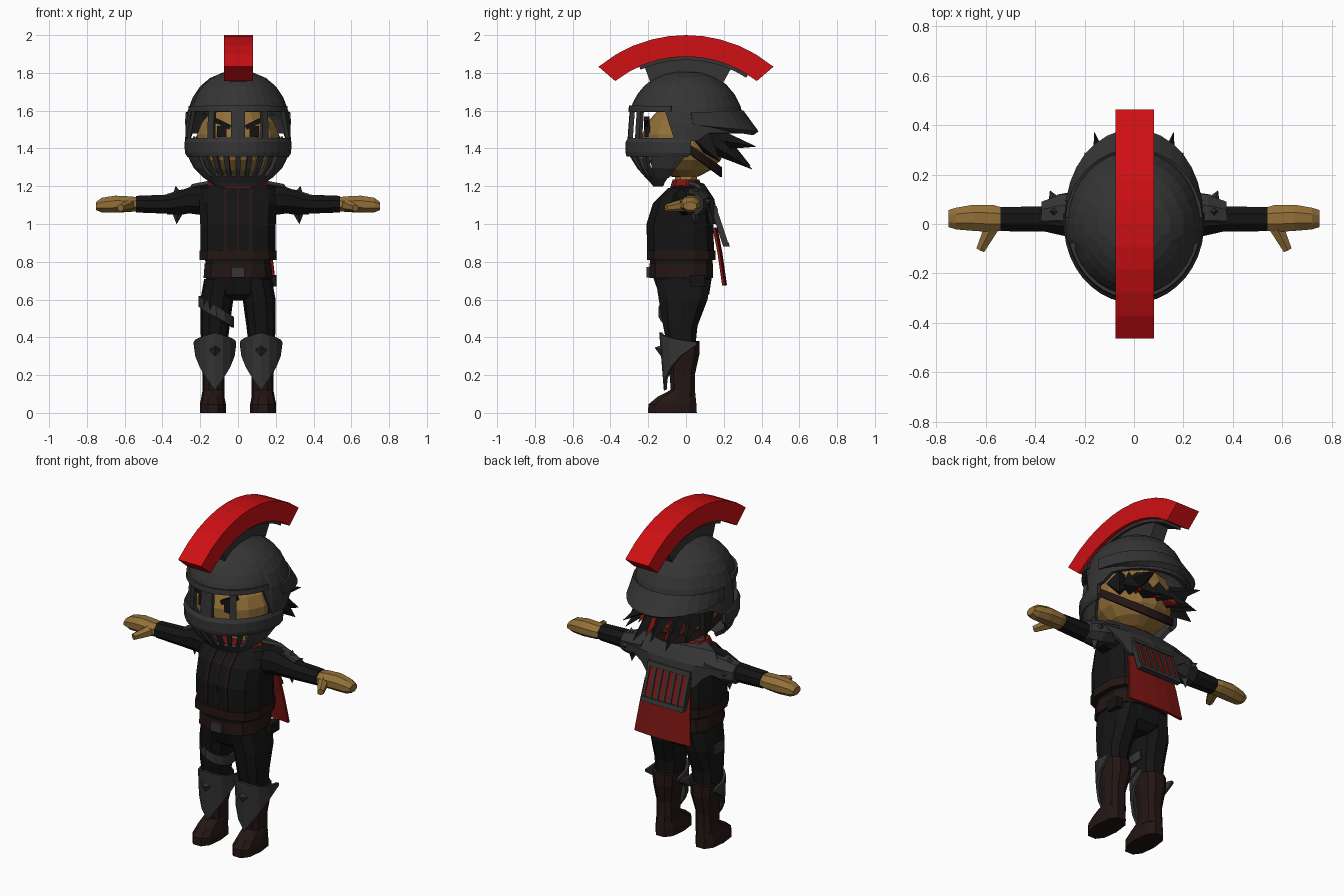
import bpy, bmesh, math
from mathutils import Vector, Matrix
from math import sin, cos, radians, pi

if "Cube" in bpy.data.objects:
    bpy.data.objects.remove(bpy.data.objects["Cube"])


def mat(name, r, g, b):
    m = bpy.data.materials.new(name)
    m.diffuse_color = (r, g, b, 1)
    m.use_nodes = True
    m.node_tree.nodes["Principled BSDF"].inputs["Base Color"].default_value = m.diffuse_color
    return m


STEEL = mat("steel", .035, .035, .035)
BLACK = mat("black cloth", .007, .007, .007)
BROWN = mat("brown leather", .017, .008, .007)
SKIN = mat("skin", .29, .16, .04)
RED = mat("red plume", .62, .005, .007)
CLOTH = mat("red cloth", .20, .008, .006)


def finish(name, bm, m, thick=0):
    bmesh.ops.remove_doubles(bm, verts=bm.verts, dist=.0005)
    bmesh.ops.recalc_face_normals(bm, faces=bm.faces)
    me = bpy.data.meshes.new(name)
    bm.to_mesh(me)
    bm.free()
    me.materials.append(m)
    ob = bpy.data.objects.new(name, me)
    bpy.context.collection.objects.link(ob)
    if thick:
        s = ob.modifiers.new("thickness", 'SOLIDIFY')
        s.thickness, s.offset = thick, 0
    return ob


def patch(name, f, us, rows, m, thick=.015, closed=False, caps=False):
    """Grid surface f(u, row)."""
    bm = bmesh.new()
    g = [[bm.verts.new(f(u, r)) for u in us] for r in rows]
    n = len(us)
    for a, b in zip(g, g[1:]):
        for i in range(n if closed else n - 1):
            j = (i + 1) % n
            bm.faces.new((a[i], a[j], b[j], b[i]))
    if caps:
        bm.faces.new(g[0])
        bm.faces.new(g[-1])
    return finish(name, bm, m, thick)


def sup(v, e):
    return math.copysign(abs(v) ** e, v)


def loft(name, rings, m, n=10, e=.8):
    """Rings (z, cx, cy, rx, ry) stacked upward."""
    us = [2 * pi * (i + .5) / n for i in range(n)]
    k = 1.05
    f = lambda a, r: (r[1] + k * r[3] * sup(sin(a), e), r[2] - k * r[4] * sup(cos(a), e), r[0])
    return patch(name, f, us, rings, m, 0, True, True)


def limb(name, s, rings, m, n=8):
    """Rings (x, y, z, ry, rz) running sideways."""
    us = [2 * pi * (i + .5) / n for i in range(n)]
    f = lambda a, r: (s * r[0], r[1] + r[3] * cos(a) * 1.06, r[2] + r[4] * sin(a) * 1.06)
    return patch(name, f, us, rings, m, 0, True, True)


def prism(name, poly, x0, x1, m):
    """Side outline (y, z) extruded along x."""
    bm = bmesh.new()
    a, b = ([bm.verts.new((x, y, z)) for y, z in poly] for x in (x0, x1))
    bm.faces.new(a)
    bm.faces.new(b)
    for i in range(len(poly)):
        j = (i + 1) % len(poly)
        bm.faces.new((a[i], a[j], b[j], b[i]))
    return finish(name, bm, m)


def spike(name, base, tip, r, m, n=4, r2=0.001):
    base, tip = Vector(base), Vector(tip)
    d = tip - base
    M = Matrix.Translation((base + tip) / 2) @ d.to_track_quat('Z', 'Y').to_matrix().to_4x4()
    bm = bmesh.new()
    bmesh.ops.create_cone(bm, cap_ends=True, segments=n, radius1=r, radius2=r2, depth=d.length, matrix=M)
    return finish(name, bm, m)


def box(name, c, size, m, rot=None):
    M = Matrix.Translation(c) @ (rot or Matrix()) @ Matrix.Diagonal((*size, 1))
    bm = bmesh.new()
    bmesh.ops.create_cube(bm, size=1, matrix=M)
    return finish(name, bm, m)


def span(a, b, n):
    return [radians(a + (b - a) * i / n) for i in range(n + 1)]


# plume: arc of a large circle, with a thin rail and neck beneath it
def arc(r, y0, y1, n=10):
    return [(y, 1.276 + math.sqrt(r * r - y * y)) for y in (y0 + (y1 - y0) * i / n for i in range(n + 1))]


prism("plume", arc(.724, -.463, .463) + arc(.61, .375, -.375), -.074, .08, RED)
prism("plume_rail", arc(.615, -.25, .33) + arc(.592, .32, -.24), -.06, .06, STEEL)
prism("plume_neck", arc(.6, -.22, .24) + [(.17, 1.70), (.2, 1.62), (-.19, 1.62), (-.17, 1.70)], -.045, .045, STEEL)

# helmet dome, cut high over the face and low at the cheeks
def dome(a, t):
    d = abs(math.degrees(a))
    ze = 1.6 if d < 73 else 1.44 if d < 103 else 1.48
    z = ze + (1.8 - ze) * sin(t * pi / 2)
    r = max(0, 1 - abs((z - 1.47) / .33) ** 2.3) ** (1 / 2.3)
    return (.27 * r * sin(a), -.302 * r * cos(a), z)


patch("helmet_dome", dome, span(-180, 180, 32), [i / 7 for i in range(8)], STEEL, .02)

# neck brim flaring out at the back
def brim(a, t):
    k = max(0, -cos(a))
    return ((.262 + .02 * t * k) * sin(a), -(.29 + .08 * t) * cos(a), 1.59 - t * (.06 + .05 * k))


patch("helmet_brim", brim, span(95, 265, 16), [0, .5, 1], STEEL, .035)

# face guard: shared profile rows (z, rx, ry, cy)
shell = lambda a, r: (r[1] * sin(a), r[3] - r[2] * cos(a), r[0])
WIN = [(1.61, .255, .285, 0), (1.52, .265, .292, 0), (1.43, .268, .298, 0)]
BAND = [(1.45, .262, .295, 0), (1.43, .272, .308, 0), (1.38, .27, .308, 0), (1.36, .258, .288, -.015)]
JAW = [(1.38, .265, .30, 0), (1.30, .225, .19, -.06), (1.25, .175, .11, -.095)]
CHIN = [(1.26, .185, .125, -.09), (1.23, .145, .075, -.11), (1.205, .11, .045, -.12)]
patch("visor_brow_band", shell, span(-75, 75, 16), [(1.625, .26, .292, 0), (1.595, .262, .296, 0)], STEEL, .02)
patch("visor_band", shell, span(-95, 95, 20), BAND, STEEL, .025)
patch("chin_band", shell, span(-90, 90, 12), CHIN, STEEL, .02)
patch("nose_bar", shell, span(-8, 8, 2), WIN, STEEL, .025)
for i in range(-3, 4):
    patch("jaw_bar", shell, span(i * 14 - 3.2, i * 14 + 3.2, 1), JAW, STEEL, .02)
for s in (-1, 1):
    patch("window_bar", shell, span(s * 32 - 4, s * 32 + 4, 1), WIN, STEEL, .02)
    patch("cheek_plate", shell, span(s * 52, s * 92, 4), JAW, STEEL, .02)

# head and face
bm = bmesh.new()
bmesh.ops.create_uvsphere(bm, u_segments=14, v_segments=9, radius=1)
bmesh.ops.transform(bm, verts=bm.verts, matrix=Matrix.Translation((0, -.01, 1.44)) @ Matrix.Diagonal((.225, .225, .2, 1)))
finish("head", bm, SKIN)
spike("nose", (0, -.20, 1.42), (0, -.26, 1.39), .035, SKIN)
patch("head_strap", lambda a, t: (.232 * sin(a), -.02 - .205 * cos(a), 1.45 + .15 * cos(a) + t),
      span(85, 275, 12), [0, -.05], BROWN, .012)
for s in (-1, 1):
    box("eye", (s * .085, -.205, 1.49), (.05, .03, .06), BLACK)
    box("eyebrow", (s * .09, -.208, 1.535), (.11, .03, .025), BLACK, Matrix.Rotation(-s * .45, 4, 'Y'))

# hair spikes
for x, y, z in ((0, .34, 1.31), (.11, .35, 1.29), (.2, .29, 1.33), (.255, .18, 1.33), (.16, .37, 1.41)):
    for s in ((-1, 1) if x else (1,)):
        spike("hair_spike", (s * x * .65, .13 - x * .2, 1.46), (s * x, y, z), .075, BLACK)
        if .05 < x < .22 and z < 1.4:
            spike("hair_red_spike", (s * x * .6, .15, 1.43), (s * (x - .05), y - .05, z + .02), .05, CLOTH)

# neck, collar, jacket, belt and hips
loft("neck", [(1.18, 0, 0, .08, .06), (1.28, 0, 0, .06, .06)], SKIN, 8)
loft("collar", [(1.17, 0, 0, .17, .09), (1.235, 0, 0, .14, .07), (1.22, 0, 0, .1, .05)], CLOTH)
loft("jacket", [(.83, 0, -.025, .195, .17), (1.0, 0, -.03, .195, .17), (1.11, 0, -.022, .2, .143),
                (1.19, 0, 0, .19, .085), (1.21, 0, 0, .13, .06)], BLACK, 12, .7)
loft("jacket_hem", [(.81, 0, -.025, .2, .178), (.86, 0, -.025, .2, .178)], BROWN, 12, .7)
for s in (-1, 1):
    prism("jacket_trim", [(-.206, .86), (-.209, 1.0), (-.175, 1.11), (-.095, 1.19), (-.05, 1.19), (-.1, .86)],
          s * .058, s * .074, BROWN)
prism("jacket_placket", [(-.205, .86), (-.206, 1.0), (-.172, 1.11), (-.09, 1.19), (-.1, .86)], -.006, .006, BROWN)
loft("waist", [(.78, 0, -.025, .165, .16), (.84, 0, -.025, .175, .165)], BLACK, 12, .7)
loft("belt", [(.715, 0, -.025, .178, .165), (.79, 0, -.025, .172, .165)], BROWN, 12, .7)
box("buckle", (0, -.195, .745), (.07, .03, .055), STEEL)
box("belt_pouch", (.185, .06, .7), (.04, .08, .06), BLACK)
loft("hips", [(.595, 0, -.01, .07, .09), (.63, 0, -.01, .16, .13), (.73, 0, -.02, .168, .155)], BLACK, 12, .75)


# greave: kite-shaped shin plate wrapped round the leg
def greave(s):
    def f(u, t):
        lo, hi = .12 + .24 * abs(u), .425 - .05 * abs(u)
        z = lo + (hi - lo) * t
        w = .105 * sin(u * pi / 2) * (1 if s > 0 else -1)
        return (s * .122 + w, .055 - (.165 + .08 * (z - .12)) * cos(u * pi / 2) ** .8, z)
    return f


for s in (-1, 1):
    # legs
    loft("leg", [(.36, s * .125, -.025, .066, .075), (.46, s * .122, -.03, .074, .09), (.6, s * .112, -.015, .083, .128),
                 (.71, s * .095, -.015, .08, .145)], BLACK)
    loft("boot", [(.08, s * .13, -.015, .055, .062), (.2, s * .13, -.02, .055, .066), (.31, s * .125, -.01, .072, .08),
                  (.38, s * .125, -.01, .075, .08)], BROWN)
    loft("foot", [(0, s * .133, -.072, .065, .128), (.045, s * .133, -.072, .066, .126), (.085, s * .133, -.05, .058, .1),
                  (.12, s * .13, -.018, .055, .065)], BROWN)
    patch("greave", greave(s), [i / 4 for i in range(-4, 5)], [0, .5, 1], STEEL, .015)
    spike("greave_spike", (s * .122, -.115, .33), (s * .122, -.165, .345), .04, STEEL)
    # arms
    limb("sleeve", s, [(.15, .01, 1.12, .09, .08), (.26, .015, 1.125, .07, .07), (.36, .02, 1.105, .052, .052),
                       (.54, .02, 1.105, .05, .045)], BLACK)
    limb("hand", s, [(.525, .02, 1.105, .045, .037), (.57, .022, 1.105, .056, .042), (.65, .025, 1.105, .054, .046),
                     (.72, .022, 1.1, .045, .04), (.752, .022, 1.095, .035, .022)], SKIN)
    spike("thumb", (s * .575, -.01, 1.1), (s * .622, -.105, 1.085), .034, SKIN, 6, .02)
    # shoulder armour
    limb("shoulder_guard", s, [(.21, .045, 1.13, .085, .065), (.3, .045, 1.115, .075, .068), (.375, .035, 1.105, .056, .056)], STEEL)
    for tip in ((.33, .05, 1.2), (.325, .05, 1.0), (.34, .135, 1.12)):
        b = Vector((.32, .05, 1.11))
        spike("shoulder_spike", [s * b.x, *(b.lerp(Vector(tip), .45))[1:]], (s * tip[0], *tip[1:]), .03, STEEL)

# diagonal thigh strap on one leg
patch("thigh_strap", lambda a, t: (-.115 + .088 * sin(a), -.022 - .117 * cos(a), .535 - .055 * sin(a) + t),
      span(-110, 110, 8), [-.028, .028], STEEL, .012)

# back mantle, slatted panel and short cape
patch("back_mantle", lambda u, r: (u * r[2], r[1] - .03 * u * u, r[0]), [-1, -.5, 0, .5, 1],
      [(1.225, .03, .12), (1.205, .09, .24), (1.13, .14, .31), (1.06, .155, .2), (1.0, .165, .15)], STEEL, .02)
tilt = lambda z: .135 + (1.1 - z) * .33
slab = lambda z0, z1, o, t: [(tilt(z0) + o, z0), (tilt(z0) + o + t, z0), (tilt(z1) + o + t, z1), (tilt(z1) + o, z1)]
prism("panel_backing", slab(.88, 1.12, -.01, .02), -.14, .14, STEEL)
for z in (.88, 1.07):
    prism("panel_frame", slab(z, z + .025, .01, .015), -.14, .14, STEEL)
for i in range(7):
    x = -.13 + i * .26 / 6
    prism("panel_rib", slab(.89, 1.09, .01, .012), x - .009, x + .009, STEEL)
    if i < 6:
        prism("panel_slat", slab(.9, 1.075, .008, .008), x + .008, x + .036, CLOTH)
patch("cape", lambda u, r: (.015 + u * r[2], r[1] - .012 * u * u, r[0]), [-1, -.5, 0, .5, 1],
      [(.98, .16, .15), (.85, .185, .165), (.675, .21, .185)], CLOTH, .014)
